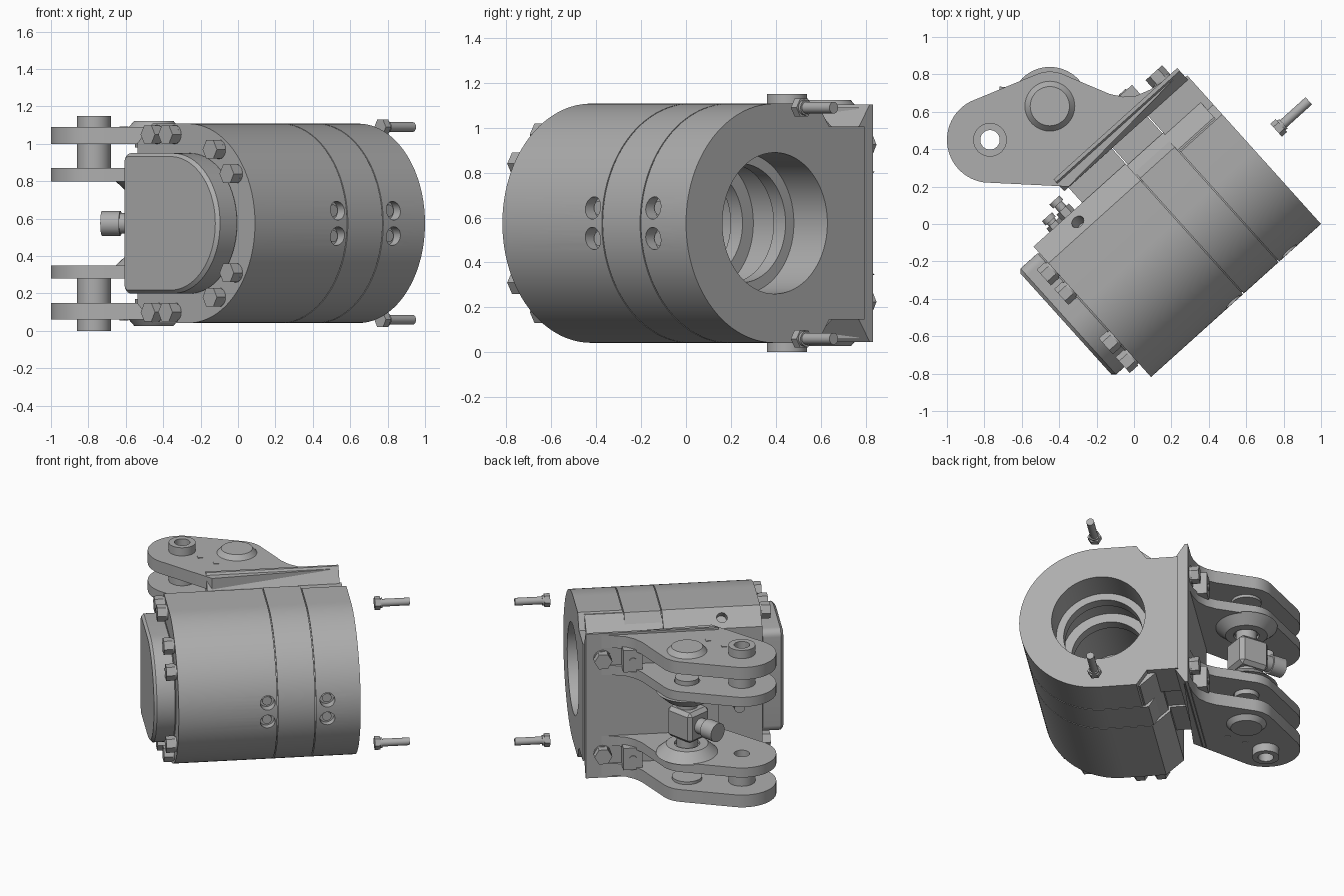
import bpy, bmesh, math
from mathutils import Matrix, Vector

if "Cube" in bpy.data.objects:
    bpy.data.objects.remove(bpy.data.objects["Cube"], do_unlink=True)

steel = bpy.data.materials.new("grey steel")
steel.use_nodes = True
GREY = (0.42, 0.42, 0.42, 1)
steel.diffuse_color = GREY
steel.node_tree.nodes["Principled BSDF"].inputs["Base Color"].default_value = GREY

MID = Matrix.Translation((0, 0, 0.575))             # mid height, world axes
BODY = MID @ Matrix.Rotation(math.radians(42), 4, "Z")  # x along the bore, y to the bracket
AXIS = -0.136                                        # bore offset in the body frame
parts = []


def finish(name, bm, frame):
    bmesh.ops.recalc_face_normals(bm, faces=bm.faces)
    mesh = bpy.data.meshes.new(name)
    bm.to_mesh(mesh)
    bm.free()
    mesh.transform(frame)
    mesh.materials.append(steel)
    ob = bpy.data.objects.new(name, mesh)
    bpy.context.collection.objects.link(ob)
    parts.append(ob)
    return ob


def prism(name, pts, lo, hi, axis="x", frame=BODY, taper=None):
    """Extrude a 2D outline along an axis; taper swaps in a second outline."""
    place = {"x": lambda p, h: (h, p[0], p[1]),
             "y": lambda p, h: (p[0], h, p[1]),
             "z": lambda p, h: (p[0], p[1], h)}[axis]
    bm = bmesh.new()
    a = [bm.verts.new(place(p, lo)) for p in pts]
    b = [bm.verts.new(place(p, hi)) for p in (taper or pts)]
    bm.faces.new(a)
    bm.faces.new(b)
    for i in range(len(a)):
        j = (i + 1) % len(a)
        bm.faces.new((a[i], a[j], b[j], b[i]))
    return finish(name, bm, frame)


def arc(c, r, start, end, n=24):
    angles = [math.radians(start + (end - start) * i / n) for i in range(n + 1)]
    return [(c[0] + r * math.cos(t), c[1] + r * math.sin(t)) for t in angles]


def ring(c, r, n=40):
    return arc(c, r, 0, 360 - 360 / n, n - 1)


def box(name, x, y, z, frame=BODY):
    return prism(name, [(x[0], y[0]), (x[1], y[0]), (x[1], y[1]), (x[0], y[1])], *z, "z", frame)


def modify(ob, kind, **settings):
    mod = ob.modifiers.new(kind.title(), kind)
    for key, value in settings.items():
        setattr(mod, key, value)
    bpy.context.view_layer.objects.active = ob
    bpy.ops.object.modifier_apply(modifier=mod.name)


def cut(targets, cutter):
    for ob in targets:
        modify(ob, "BOOLEAN", object=cutter, operation="DIFFERENCE", solver="EXACT")
    parts.remove(cutter)
    bpy.data.objects.remove(cutter, do_unlink=True)


# Housing: three sections with a round front and a stepped neck at the back
def housing(name, lo, hi, half, r=0.533):
    lower = [(v, -z) for v, z in reversed(half)]
    return prism(name, arc((AXIS, 0), r, 90, 270, 56) + lower + half, lo, hi)


def shrink(half, d=0.012):
    return [(v - d, z - d) for v, z in half]


end_half = [(0.40, 0.43), (0.19, 0.43), (0.12, 0.533)]
mid_half = [(0.40, 0.39), (0.25, 0.39), (0.16, 0.533)]
front_half = [(0.27, 0.43), (0.15, 0.533)]
end = housing("end_housing", 0.443, 0.743, end_half)
middle = housing("middle_housing", 0.188, 0.437, mid_half)
front = housing("front_housing", -0.48, 0.182, front_half)
core = housing("seam_core", -0.40, 0.70, shrink(front_half), 0.521)
neck = box("rear_neck", (-0.13, 0.182), (0.2, 0.40), (-0.40, 0.40))
sections = [end, middle, front, core, neck]

# Stepped bore
for hi, lo, r in ((0.8, 0.52, 0.315), (0.53, 0.43, 0.265), (0.44, 0.25, 0.315),
                  (0.26, 0.16, 0.25), (0.17, -0.25, 0.29)):
    cut([s for s in sections if s is not neck], prism("bore_cutter", ring((AXIS, 0), r, 64), lo, hi))

# Paired screw pockets in the round side
for u, owner in ((0.118, front), (0.52, end)):
    for z in (-0.068, 0.068):
        cut([owner, core], prism("pocket_cutter", ring((u, z), 0.05, 28), -0.75, -0.61, "y"))
        prism("pocket_screw", ring((u, z), 0.032, 20), -0.63, -0.605, "y")
        prism("pocket_screw_tip", ring((u, z), 0.015, 12), -0.63, -0.62, "y")

# Port in the sloping shoulder
slope = BODY @ Matrix.Translation((-0.216, 0.208, 0.48)) @ Matrix.Rotation(math.radians(-45), 4, "X")
cut([front, core], prism("port_cutter", ring((0, 0), 0.036, 24), -0.06, 0.1, "z", slope))

# Front cover, straight on the bracket side and round on the other
cover = prism("front_cover", arc((-0.159, 0), 0.375, 90, 270, 40)
              + arc((0.179, -0.325), 0.05, 270, 360, 6) + arc((0.179, 0.325), 0.05, 0, 90, 6), -0.628, -0.47)
modify(cover, "BEVEL", width=0.018, segments=1, limit_method="ANGLE", angle_limit=math.radians(60))

# Cover bolts and loose end bolts, mirrored top and bottom
for s in (-1, 1):
    for v, z in ((0.11, 0.475), (-0.03, 0.475), (-0.385, 0.395), (-0.52, 0.265)):
        prism("cover_bolt_washer", ring((v, s * z), 0.05, 24), -0.495, -0.47)
        prism("cover_bolt_head", ring((v, s * z), 0.057, 6), -0.55, -0.49)
    prism("loose_bolt_head", ring((AXIS, s * 0.515), 0.046, 6), 0.90, 0.938)
    prism("loose_bolt_collar", ring((AXIS, s * 0.515), 0.034, 24), 0.93, 0.952)
    prism("loose_bolt_shank", ring((AXIS, s * 0.515), 0.026, 24), 0.938, 1.135)

# Bracket base plate with flared edges
flare = [(0.38, 0.43), (0.445, 0.53), (0.465, 0.53)]
prism("bracket_plate", flare + [(v, -z) for v, z in reversed(flare)], -0.16, 0.73)

# Bracket lugs with pivot holes
PIN, PIVOT = (-0.77, 0.45), (-0.45, 0.63)
outline = (arc(PIN, 0.23, 262, 117) + arc(PIVOT, 0.185, 115, 62, 10)
           + [(-0.13, 0.695), (-0.06, 0.68), (0.01, 0.685), (0.09, 0.72), (0.17, 0.775),
              (0.21, 0.77), (-0.35, 0.20), (-0.41, 0.203)])
for s in (-1, 1):
    def span(a, b):
        return sorted((s * a, s * b))

    outer = prism("outer_lug", outline, *span(0.425, 0.515), "z", MID)
    inner = prism("inner_lug", outline, *span(0.225, 0.295), "z", MID)
    boss = prism("inner_lug_boss", ring(PIVOT, 0.21), s * 0.23, s * 0.165, "z", MID, ring(PIVOT, 0.14))
    cut([inner, boss], prism("pivot_cutter", ring(PIVOT, 0.085), *span(0.1, 0.35), "z", MID))
    prism("inner_pivot_bush", ring(PIVOT, 0.08), *span(0.18, 0.325), "z", MID)
    prism("pivot_cap", ring(PIVOT, 0.142), s * 0.505, s * 0.548, "z", MID, ring(PIVOT, 0.105))
    prism("pivot_cap_inside", ring(PIVOT, 0.10), *span(0.405, 0.43), "z", MID)
    pin = prism("pin_sleeve", ring(PIN, 0.09), *span(0.28, 0.575), "z", MID)
    cut([outer, inner, pin], prism("pin_cutter", ring(PIN, 0.052), *span(0.1, 0.7), "z", MID))
    for c in ((-0.61, 0.43), (-0.47, 0.415)):
        prism("lug_plug", ring(c, 0.024, 4), *span(0.51, 0.519), "z", MID)

    # Gusset block and mounting bolt between each pair of lugs
    box("gusset", (0.36, 0.49), (0.45, 0.56), span(0.28, 0.44))
    prism("gusset_plug", ring((0.425, s * 0.36), 0.025, 16), 0.55, 0.567, "y")
    prism("mounting_washer", ring((0.62, s * 0.35), 0.058, 24), 0.46, 0.478, "y")
    prism("mounting_bolt", ring((0.62, s * 0.35), 0.06, 6), 0.47, 0.53, "y")

# Swivel block with a short spout between the inner lugs
swivel = MID @ Matrix.Translation((*PIVOT, 0)) @ Matrix.Rotation(math.radians(-8), 4, "Z")
block = box("swivel_block", (-0.12, 0.10), (-0.10, 0.10), (-0.11, 0.11), swivel)
modify(block, "BEVEL", width=0.025, segments=1)
prism("swivel_spout", ring((0, 0), 0.055, 28), -0.2, -0.1, "x", swivel)
prism("swivel_spout_end", ring((0, 0), 0.067, 28), -0.28, -0.18, "x", swivel)
prism("swivel_axle", ring((0, 0), 0.07, 28), -0.19, 0.19, "z", swivel)

# Hose fittings on the flat side of the housing
for u, z, length in ((-0.23, -0.05, 0.10), (-0.32, -0.13, 0.06)):
    prism("fitting_nut", ring((u, z), 0.045, 6), 0.26, 0.265 + length * 0.5, "y")
    prism("fitting_neck", ring((u, z), 0.026, 20), 0.26, 0.265 + length, "y")
    prism("fitting_tip", ring((u, z), 0.036, 20), 0.25 + length, 0.28 + length, "y")

# Smooth round surfaces, sharp edges kept
bpy.ops.object.select_all(action="DESELECT")
for ob in parts:
    ob.select_set(True)
bpy.context.view_layer.objects.active = parts[0]
bpy.ops.object.shade_smooth_by_angle(angle=math.radians(30))
